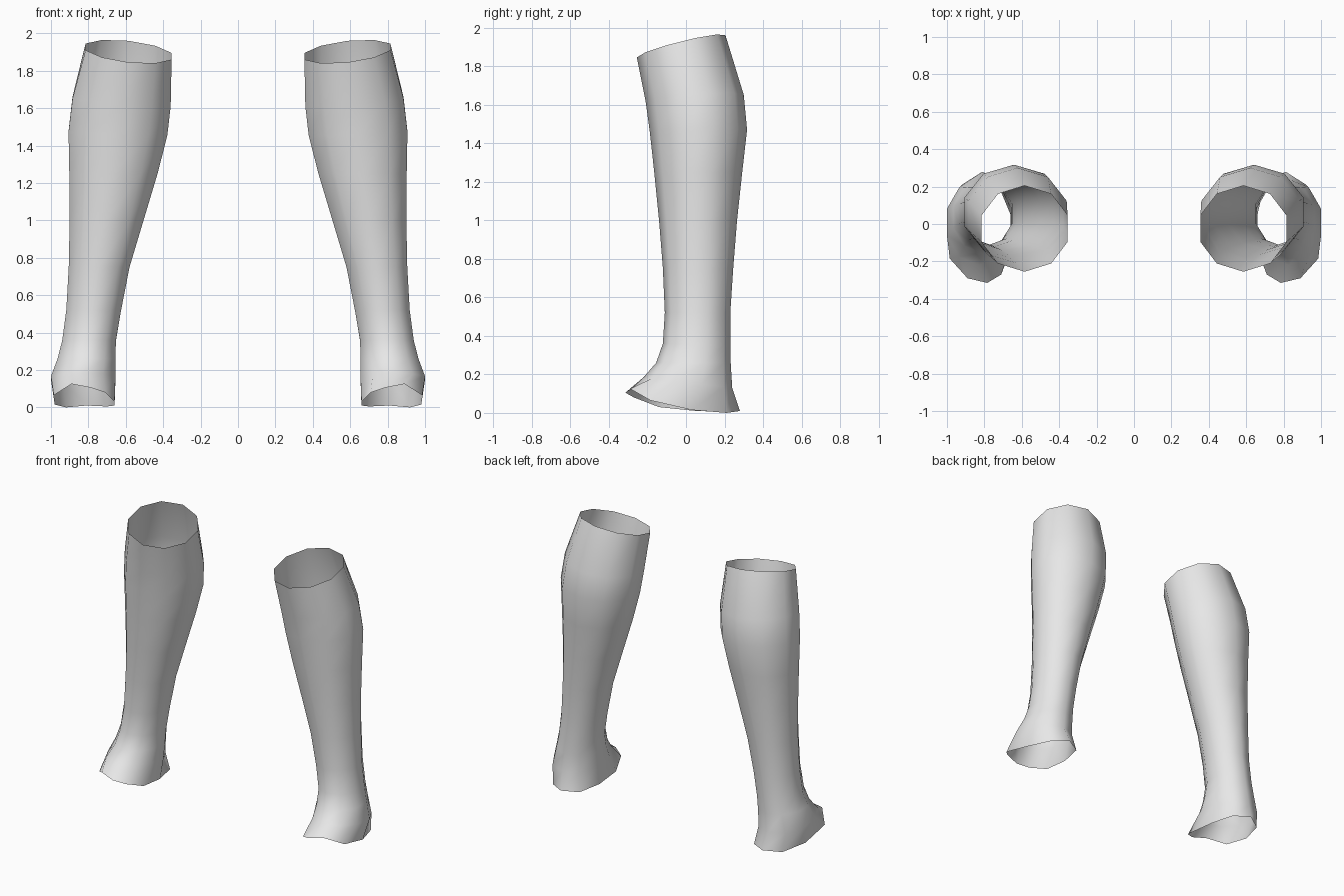
import bpy, bmesh, math

cube = bpy.data.objects.get("Cube")
if cube:
    bpy.data.objects.remove(cube, do_unlink=True)

SIDES = 10

grey = bpy.data.materials.new("light_grey")
grey.use_nodes = True
grey.diffuse_color = (0.8, 0.8, 0.8, 1)
grey.node_tree.nodes["Principled BSDF"].inputs["Base Color"].default_value = (0.8, 0.8, 0.8, 1)

# Leg sections: inner x, outer x, front y, back y, front z, back z, sideways tilt
SECTIONS = [
    (0.355, 0.815, -0.255, 0.205, 1.845, 1.960, 0.025),
    (0.360, 0.885, -0.210, 0.300, 1.620, 1.650, 0.02),
    (0.378, 0.906, -0.188, 0.317, 1.460, 1.470, 0.01),
    (0.430, 0.902, -0.165, 0.292, 1.250, 1.250, 0),
    (0.505, 0.900, -0.140, 0.265, 1.000, 1.000, 0),
    (0.580, 0.905, -0.120, 0.245, 0.750, 0.750, 0),
    (0.625, 0.918, -0.110, 0.230, 0.520, 0.520, 0),
    (0.653, 0.940, -0.120, 0.230, 0.360, 0.350, 0),
    (0.655, 0.965, -0.155, 0.232, 0.260, 0.260, 0),
    (0.655, 1.000, -0.220, 0.240, 0.185, 0.130, 0),
]

# Flared ankle opening, from the front round by the outer side
HEM = [
    (0.785, -0.315, 0.105), (0.89, -0.29, 0.125), (0.985, -0.185, 0.065),
    (0.98, 0.03, 0.015), (0.92, 0.21, 0.0), (0.81, 0.28, 0.01),
    (0.70, 0.22, 0.005), (0.66, 0.05, 0.01), (0.66, -0.14, 0.03),
    (0.71, -0.27, 0.08),
]


def section_points(xi, xo, yf, yb, zf, zb, tilt):
    """Ten-sided oval ring, first corner at the front."""
    widen = 1 / math.cos(math.pi / SIDES)
    points = []
    for k in range(SIDES):
        a = -math.pi / 2 + 2 * math.pi * k / SIDES
        c, s = math.cos(a) * widen, math.sin(a)
        points.append(((xi + xo) / 2 + c * (xo - xi) / 2,
                       (yf + yb) / 2 + s * (yb - yf) / 2,
                       (zf + zb) / 2 + s * (zb - zf) / 2 + c * tilt))
    return points


def build_leg(name, side):
    """Open tube lofted through the sections; side is +1 left, -1 right."""
    bm = bmesh.new()
    rings = [[bm.verts.new((side * x, y, z)) for x, y, z in ring]
             for ring in [section_points(*s) for s in SECTIONS] + [HEM]]
    for upper, lower in zip(rings, rings[1:]):
        for k in range(SIDES):
            n = (k + 1) % SIDES
            quad = [lower[k], lower[n], upper[n], upper[k]]
            bm.faces.new(quad if side > 0 else quad[::-1])
    mesh = bpy.data.meshes.new(name)
    for face in bm.faces:
        face.smooth = True
    bm.to_mesh(mesh)
    bm.free()
    mesh.materials.append(grey)
    obj = bpy.data.objects.new(name, mesh)
    bpy.context.collection.objects.link(obj)


# Mirrored pair
build_leg("left_leg_sleeve", 1)
build_leg("right_leg_sleeve", -1)
